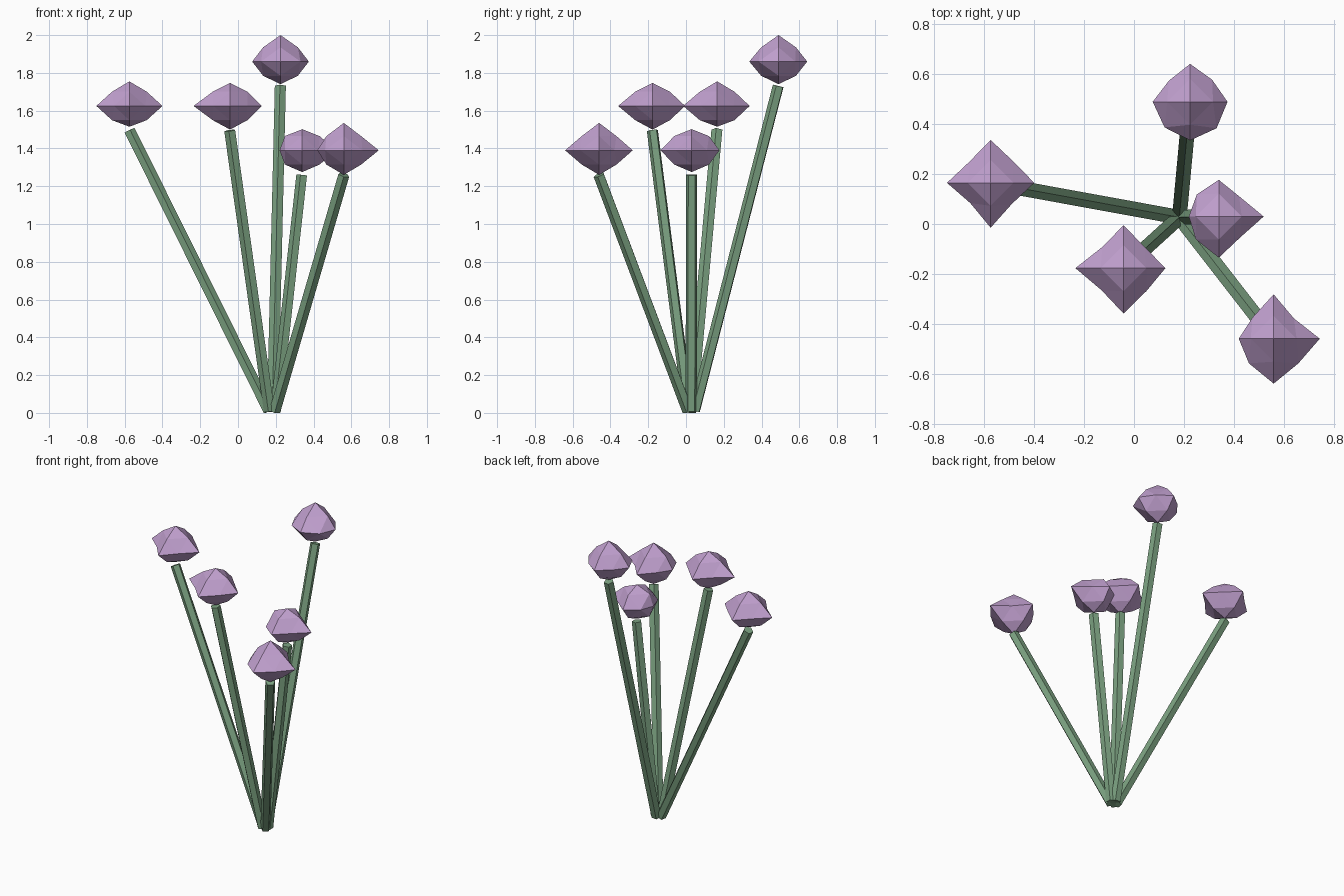
import bpy, bmesh
from itertools import product
from mathutils import Vector

if "Cube" in bpy.data.objects:
    bpy.data.objects.remove(bpy.data.objects["Cube"])

def material(name, rgb):
    m = bpy.data.materials.new(name)
    m.diffuse_color = (*rgb, 1)
    m.use_nodes = True
    m.node_tree.nodes["Principled BSDF"].inputs["Base Color"].default_value = m.diffuse_color
    return m

GREEN = material("stem_green", (0.20, 0.36, 0.22))
LILAC = material("bloom_lilac", (0.53, 0.35, 0.62))
ROOT = Vector((0.182, 0.027, 0.01))

def finish(bm, name, mat):
    bmesh.ops.recalc_face_normals(bm, faces=bm.faces)
    me = bpy.data.meshes.new(name)
    bm.to_mesh(me)
    bm.free()
    me.materials.append(mat)
    ob = bpy.data.objects.new(name, me)
    bpy.context.collection.objects.link(ob)
    return ob

# Stem: a five-sided rod from the shared root to just under the bloom
def stem(name, centre):
    top = Vector(centre) - Vector((0, 0, 0.13))
    out = (top - ROOT).to_2d().normalized() * 0.02
    base = ROOT + out.to_3d()
    bm = bmesh.new()
    bmesh.ops.create_cone(bm, cap_ends=True, segments=5, radius1=0.031,
                          radius2=0.031, depth=(top - base).length)
    ob = finish(bm, name, GREEN)
    ob.location = (base + top) / 2
    ob.rotation_mode = 'QUATERNION'
    ob.rotation_quaternion = (top - base).to_track_quat('Z', 'Y')

# Bloom: octahedron split once, uneven radii, slightly flattened bulges
def bloom(name, centre, tips, bulges):
    bm = bmesh.new()
    cache = {}

    def vert(d):
        if d not in cache:
            x, y, z = d
            if abs(x) + abs(y) + abs(z) == 1:
                axis = 0 if x else 1 if y else 2
                r = tips[axis * 2 + (d[axis] < 0)]
            elif z == 0:
                r = bulges[(x < 0) + 2 * (y < 0)]
            else:
                r = 0.13
            v = Vector(d).normalized() * r
            if x or y:
                v.z *= 0.82
            cache[d] = bm.verts.new(Vector(centre) + v)
        return cache[d]

    for sx, sy, sz in product((1, -1), repeat=3):
        x, y, z = (sx, 0, 0), (0, sy, 0), (0, 0, sz)
        xy, yz, xz = (sx, sy, 0), (0, sy, sz), (sx, 0, sz)
        for tri in ((x, xy, xz), (y, yz, xy), (z, xz, yz), (xy, yz, xz)):
            bm.faces.new([vert(d) for d in tri])
    finish(bm, name, LILAC)

def flower(side, centre, tips, bulges):
    stem("stem_" + side, centre)
    bloom("bloom_" + side, centre, tips, bulges)

# Centre, tip radii (+x -x +y -y +z -z), diagonal bulges (++ -+ +- --)
flower("left", (-0.575, 0.165, 1.625),
       (0.175, 0.175, 0.172, 0.18, 0.13, 0.11), (0.125, 0.12, 0.12, 0.115))
flower("back", (0.225, 0.49, 1.86),
       (0.15, 0.15, 0.152, 0.155, 0.14, 0.12), (0.125, 0.12, 0.15, 0.145))
flower("middle", (-0.042, -0.177, 1.625),
       (0.168, 0.193, 0.172, 0.182, 0.122, 0.125), (0.12, 0.12, 0.13, 0.125))
flower("right", (0.34, 0.03, 1.39),
       (0.18, 0.12, 0.147, 0.165, 0.112, 0.115), (0.115, 0.125, 0.12, 0.13))
flower("front", (0.56, -0.46, 1.39),
       (0.185, 0.14, 0.178, 0.18, 0.145, 0.13), (0.115, 0.12, 0.14, 0.14))
